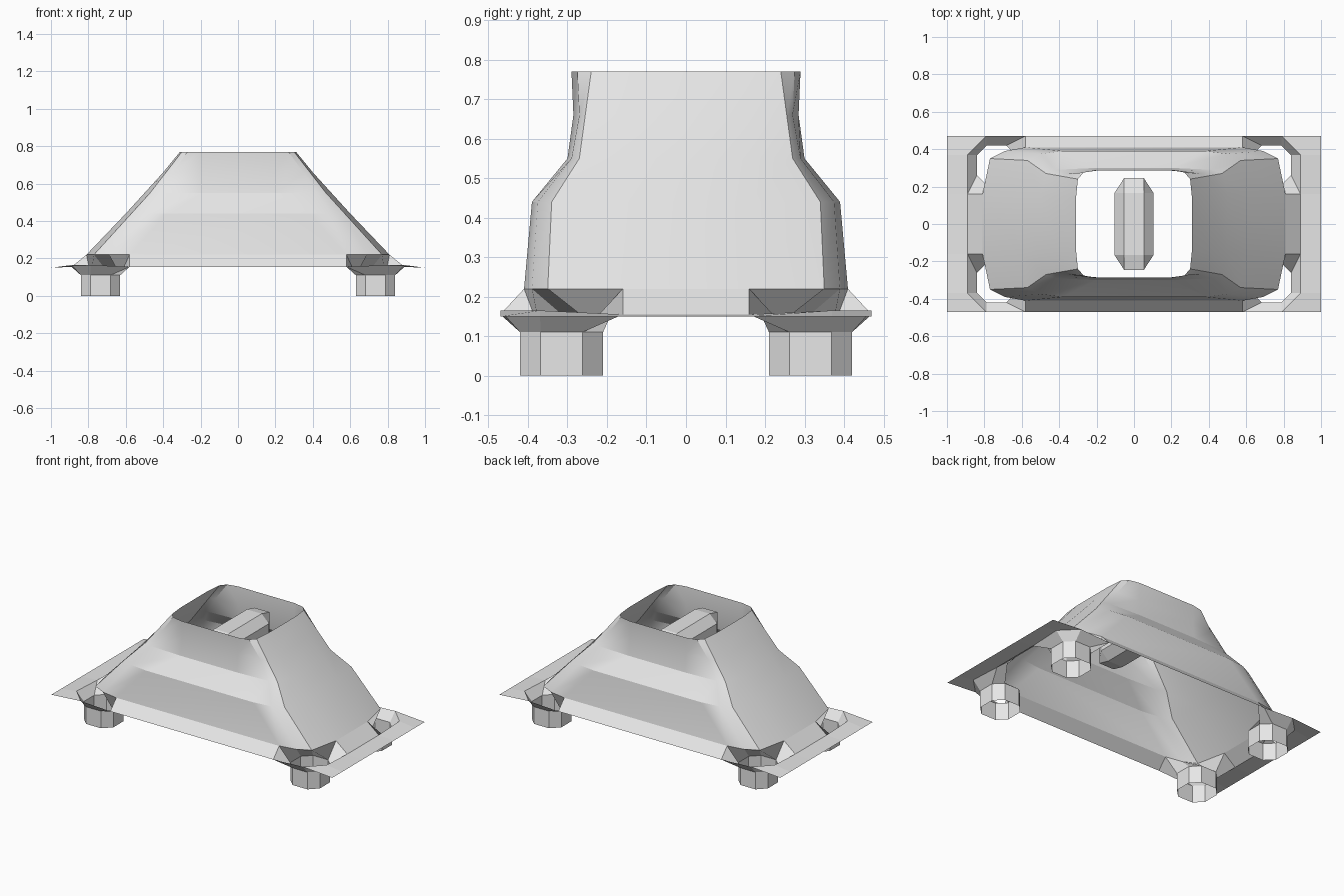
import bpy
import bmesh
import math

cube = bpy.data.objects.get("Cube")
if cube:
    bpy.data.objects.remove(cube, do_unlink=True)

grey = bpy.data.materials.new("plain_grey")
grey.use_nodes = True
COLOUR = (0.8, 0.8, 0.8, 1)
grey.diffuse_color = COLOUR
grey.node_tree.nodes["Principled BSDF"].inputs["Base Color"].default_value = COLOUR


def loft(name, rows, closed=True, caps=False, smooth=False, facing=None):
    """Bridge rows of points into a skin; facing is the wanted normal of an open sheet."""
    bm = bmesh.new()
    rings = [[bm.verts.new(p) for p in row] for row in rows]
    count = len(rings[0])
    for low, high in zip(rings, rings[1:]):
        for i in range(count if closed else count - 1):
            j = (i + 1) % count
            bm.faces.new((low[i], low[j], high[j], high[i]))
    if caps:
        bm.faces.new(rings[0])
        bm.faces.new(rings[-1])
    bmesh.ops.recalc_face_normals(bm, faces=bm.faces)
    bm.normal_update()
    if facing and sum(f.normal.dot(facing) for f in bm.faces) < 0:
        bmesh.ops.reverse_faces(bm, faces=bm.faces)
    mesh = bpy.data.meshes.new(name)
    bm.to_mesh(mesh)
    bm.free()
    mesh.materials.append(grey)
    obj = bpy.data.objects.new(name, mesh)
    bpy.context.collection.objects.link(obj)
    if smooth:
        bpy.ops.object.select_all(action='DESELECT')
        obj.select_set(True)
        bpy.context.view_layer.objects.active = obj
        bpy.ops.object.shade_smooth_by_angle(angle=math.radians(25))
    return obj


def ring(quarter, z):
    """Mirror a quarter outline into a full loop."""
    pts = list(quarter)
    pts += [(-x, y) for x, y in reversed(quarter)]
    pts += [(-x, -y) for x, y in quarter]
    pts += [(x, -y) for x, y in reversed(quarter)]
    return [(x, y, z) for x, y in pts]


# Hollow tapering shell, open at the top and bottom
base = [(0.81, 0.16), (0.77, 0.35), (0.69, 0.39), (0.58, 0.41)]
shoulder = [(0.60, 0.16), (0.57, 0.34), (0.50, 0.375), (0.38, 0.39)]
waist = [(0.50, 0.16), (0.47, 0.27), (0.42, 0.29), (0.20, 0.30)]
neck = [(0.40, 0.15), (0.385, 0.255), (0.35, 0.27), (0.20, 0.285)]
rim = [(0.31, 0.14), (0.30, 0.24), (0.27, 0.275), (0.20, 0.29)]
loft("shell", [ring(base, 0.22), ring(shoulder, 0.44), ring(waist, 0.55),
               ring(neck, 0.66), ring(rim, 0.77)], smooth=True)

# Short sloping skirts, then a flat flange across each end
HIGH, LOW, EDGE = 0.22, 0.155, 0.165
inner = [(0.79, 0.47, EDGE), (0.89, 0.37, EDGE), (0.89, 0.16, LOW)]
inner += [(x, -y, z) for x, y, z in reversed(inner)]
outer = [(1, y, 0.15) for x, y, z in inner]
for s, side in ((1, "left"), (-1, "right")):
    loft(side + "_end_skirt",
         [[(s * 0.81, y, HIGH) for y in (-0.16, 0.16)],
          [(s * 0.89, y, LOW) for y in (-0.16, 0.16)]],
         closed=False, facing=(s, 0, 1))
    loft(side + "_flange", [[(s * x, y, z) for x, y, z in row] for row in (inner, outer)],
         closed=False, facing=(0, 0, 1))
for s, side in ((1, "back"), (-1, "front")):
    loft(side + "_skirt",
         [[(x, s * 0.41, HIGH) for x in (-0.58, 0.58)],
          [(x, s * 0.47, LOW) for x in (-0.58, 0.58)]],
         closed=False, facing=(0, s, 1))

# Open eight-sided legs whose collars flare out to the flange and the shell
CX, CY, R, H = 0.735, 0.315, 0.105, 0.053
octagon = [(H, R), (R, H), (R, -H), (H, -R), (-H, -R), (-R, -H), (-R, H), (-H, R)]
collar = [(0.79, 0.47, EDGE), (0.89, 0.37, EDGE), (0.89, 0.16, LOW), (0.81, 0.16, HIGH),
          (0.77, 0.35, HIGH), (0.69, 0.39, HIGH), (0.58, 0.41, HIGH), (0.58, 0.47, LOW)]
for sx, side in ((1, "left"), (-1, "right")):
    for sy, end in ((1, "back"), (-1, "front")):
        rows = [[(CX + x, CY + y, z) for x, y in octagon] for z in (0, 0.11)] + [collar]
        loft(f"{end}_{side}_leg", [[(sx * x, sy * y, z) for x, y, z in row] for row in rows])

# Bevelled bar floating inside the top opening
BAR_Z = 0.61


def bar_section(y, wide, tall, shoulder_z):
    half = [(0.053, tall), (wide, shoulder_z), (wide, -shoulder_z), (0.053, -tall)]
    loop = half + [(-x, z) for x, z in reversed(half)]
    return [(x, y, BAR_Z + z) for x, z in loop]


loft("inner_bar", [bar_section(-0.245, 0.053, 0.08, 0.045), bar_section(-0.165, R, 0.1, 0.05),
                   bar_section(0.165, R, 0.1, 0.05), bar_section(0.245, 0.053, 0.08, 0.045)],
     caps=True)
